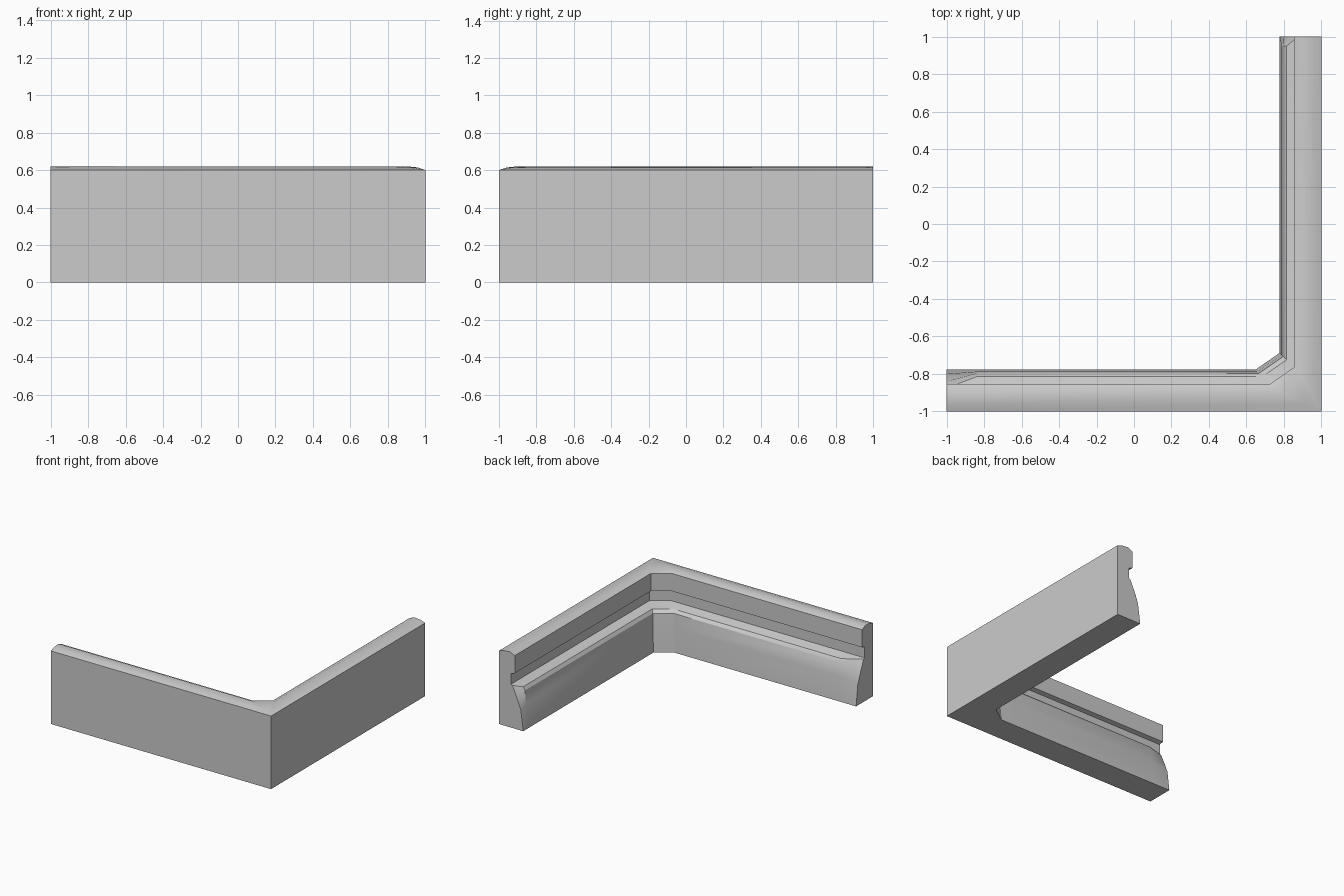
import bpy, bmesh, math

if "Cube" in bpy.data.objects:
    bpy.data.objects.remove(bpy.data.objects["Cube"], do_unlink=True)

# Plain grey stone
stone = bpy.data.materials.new("grey_stone")
stone.use_nodes = True
grey = (0.6, 0.6, 0.6, 1)
stone.diffuse_color = grey
stone.node_tree.nodes["Principled BSDF"].inputs["Base Color"].default_value = grey

# Cross-section: (depth inward from the outer face, height)
crown = [(0, 0), (0, .6), (.04, .614), (.10, .62), (.145, .6),
         (.145, .455), (.11, .445), (.11, .355)]
plinth = [(.185, .335), (.203, .31), (.212, .2), (.222, 0)]
worn_plinth = [(.125, .35), (.16, .27), (.20, .17), (.222, 0)]
whole, worn = crown + plinth, crown + worn_plinth


def front_leg(x, section):
    return [(x, -1 + d, z) for d, z in section]


def side_leg(y, section):
    return [(1 - d, y, z) for d, z in section]


def corner(section, side):
    """Mitre with a chamfer on the inside; the outer corner stays sharp."""
    ring = []
    for d, z in section:
        cut = d + (.09 if side else .13) * min(1, d / .11)
        ring.append((1 - d, -1 + cut, z) if side else (1 - cut, -1 + d, z))
    return ring


stations = [
    front_leg(-1, worn), front_leg(-.84, whole),
    corner(whole, False), corner(whole, True),
    side_leg(.95, whole), side_leg(1, worn),
]

# Skin the stations into one closed moulding
bm = bmesh.new()
rings = [[bm.verts.new(p) for p in ring] for ring in stations]
count = len(whole)
for a, b in zip(rings, rings[1:]):
    for i in range(count):
        j = (i + 1) % count
        bm.faces.new((a[i], a[j], b[j], b[i]))
bm.faces.new(rings[0])
bm.faces.new(rings[-1][::-1])
bmesh.ops.remove_doubles(bm, verts=bm.verts[:], dist=.0005)
bmesh.ops.recalc_face_normals(bm, faces=bm.faces[:])

mesh = bpy.data.meshes.new("corner_moulding")
bm.to_mesh(mesh)
bm.free()
mesh.materials.append(stone)
moulding = bpy.data.objects.new("corner_moulding", mesh)
bpy.context.collection.objects.link(moulding)

# Smooth the rounded crown while keeping the crisp edges
bpy.ops.object.select_all(action='DESELECT')
moulding.select_set(True)
bpy.context.view_layer.objects.active = moulding
bpy.ops.object.shade_smooth_by_angle(angle=math.radians(30))
